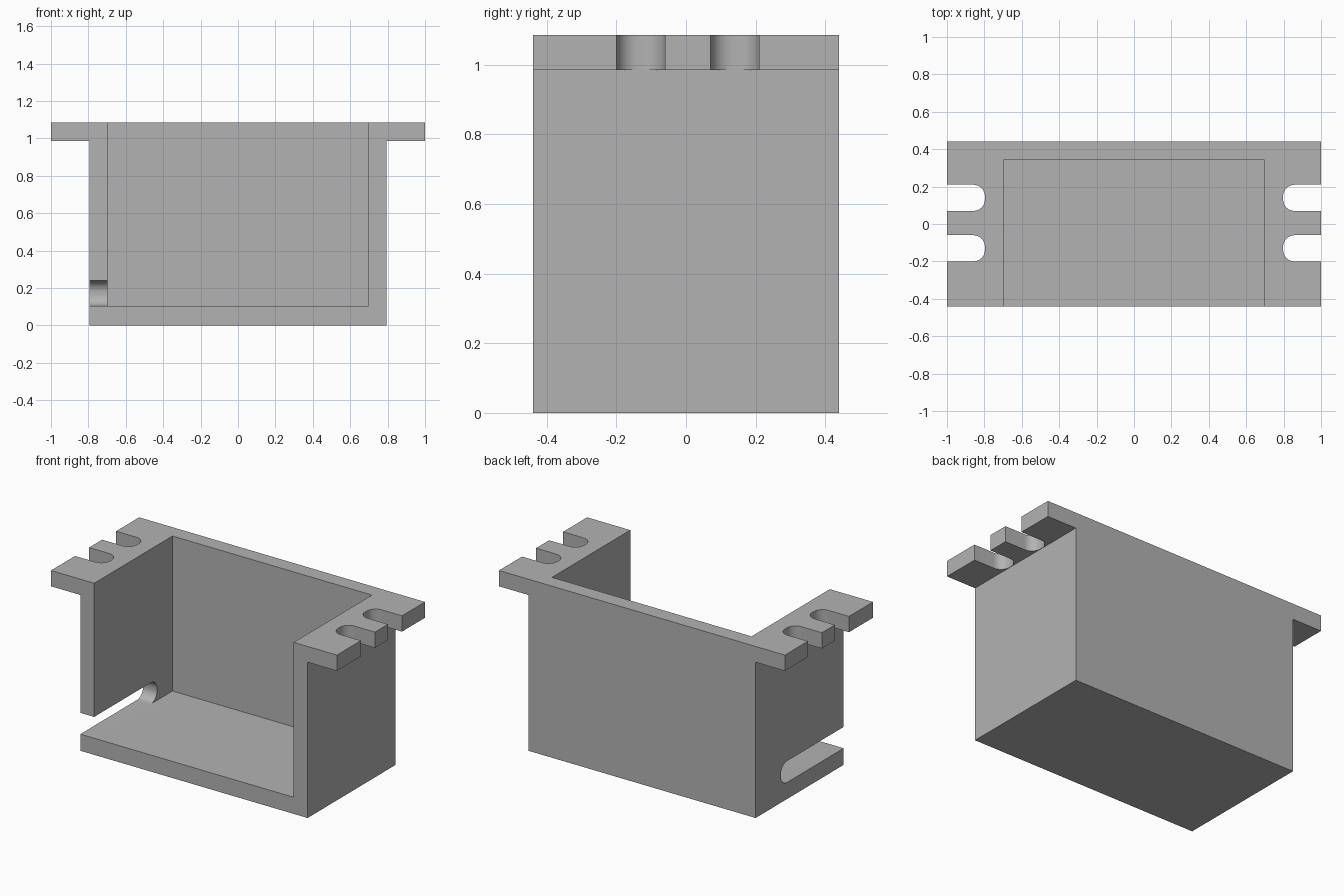
import bpy, bmesh
from math import sin, cos, pi
from mathutils import Vector

cube = bpy.data.objects.get("Cube")
if cube:
    bpy.data.objects.remove(cube, do_unlink=True)

HALF_Y, HEIGHT, PLATE = 0.44, 1.085, 0.1
OUTER, INNER, FLOOR = 0.795, 0.698, 0.105

grey = bpy.data.materials.new("plain grey")
grey.use_nodes = True
colour = (0.45, 0.45, 0.45, 1)
grey.diffuse_color = colour
grey.node_tree.nodes["Principled BSDF"].inputs["Base Color"].default_value = colour


def prism(name, points, direction):
    """Extrude a flat outline into a closed solid."""
    bm = bmesh.new()
    face = bm.faces.new([bm.verts.new(p) for p in points])
    result = bmesh.ops.extrude_face_region(bm, geom=[face])
    moved = [v for v in result["geom"] if isinstance(v, bmesh.types.BMVert)]
    bmesh.ops.translate(bm, verts=moved, vec=Vector(direction))
    bmesh.ops.recalc_face_normals(bm, faces=bm.faces)
    mesh = bpy.data.meshes.new(name)
    bm.to_mesh(mesh)
    bm.free()
    obj = bpy.data.objects.new(name, mesh)
    bpy.context.collection.objects.link(obj)
    obj.data.materials.append(grey)
    return obj


def slot_outline(start, end, low, high, radius=0.062, steps=12):
    """Open-ended slot outline, rounded where it stops at 'end'."""
    way = 1 if end > start else -1
    centre = end - way * radius
    arc = [i * pi / 2 / steps for i in range(steps + 1)]
    lower = [(centre + way * radius * sin(a), low + radius - radius * cos(a)) for a in arc]
    upper = [(u, low + high - v) for u, v in reversed(lower)]
    return [(start, low)] + lower + upper + [(start, high)]


def cut(target, cutter):
    cutter.hide_render = True
    mod = target.modifiers.new("cut", "BOOLEAN")
    mod.operation, mod.solver, mod.object = "DIFFERENCE", "EXACT", cutter
    bpy.context.view_layer.objects.active = target
    bpy.ops.object.modifier_apply(modifier=mod.name)
    bpy.data.objects.remove(cutter, do_unlink=True)


# Box with a mounting flange on both sides
under = HEIGHT - PLATE
half = [(OUTER, 0), (OUTER, under), (1, under), (1, HEIGHT)]
outline = half + [(-x, z) for x, z in reversed(half)]
bracket = prism("bracket_box", [(x, -HALF_Y, z) for x, z in outline], (0, 2 * HALF_Y, 0))

# Cavity, open at the front and top
cavity = [(-INNER, FLOOR), (INNER, FLOOR), (INNER, 2), (-INNER, 2)]
cut(bracket, prism("cavity_cutter", [(x, -1, z) for x, z in cavity], (0, 1.342, 0)))

# Two screw slots in each flange
for side in (-1, 1):
    for low in (-0.2, 0.07):
        points = slot_outline(1.1 * side, 0.797 * side, low, low + 0.14)
        cut(bracket, prism("screw_slot_cutter", [(x, y, 0.9) for x, y in points], (0, 0, 1)))

# Cable slot low in the right wall, level with the floor
points = slot_outline(-1, 0.188, FLOOR, 0.24)
cut(bracket, prism("cable_slot_cutter", [(-1, y, z) for y, z in points], (1 - INNER + 0.1, 0, 0)))

# Smooth slot ends, sharp edges elsewhere
bpy.ops.object.select_all(action="DESELECT")
bracket.select_set(True)
bpy.context.view_layer.objects.active = bracket
bpy.ops.object.shade_smooth_by_angle(angle=pi / 6)
